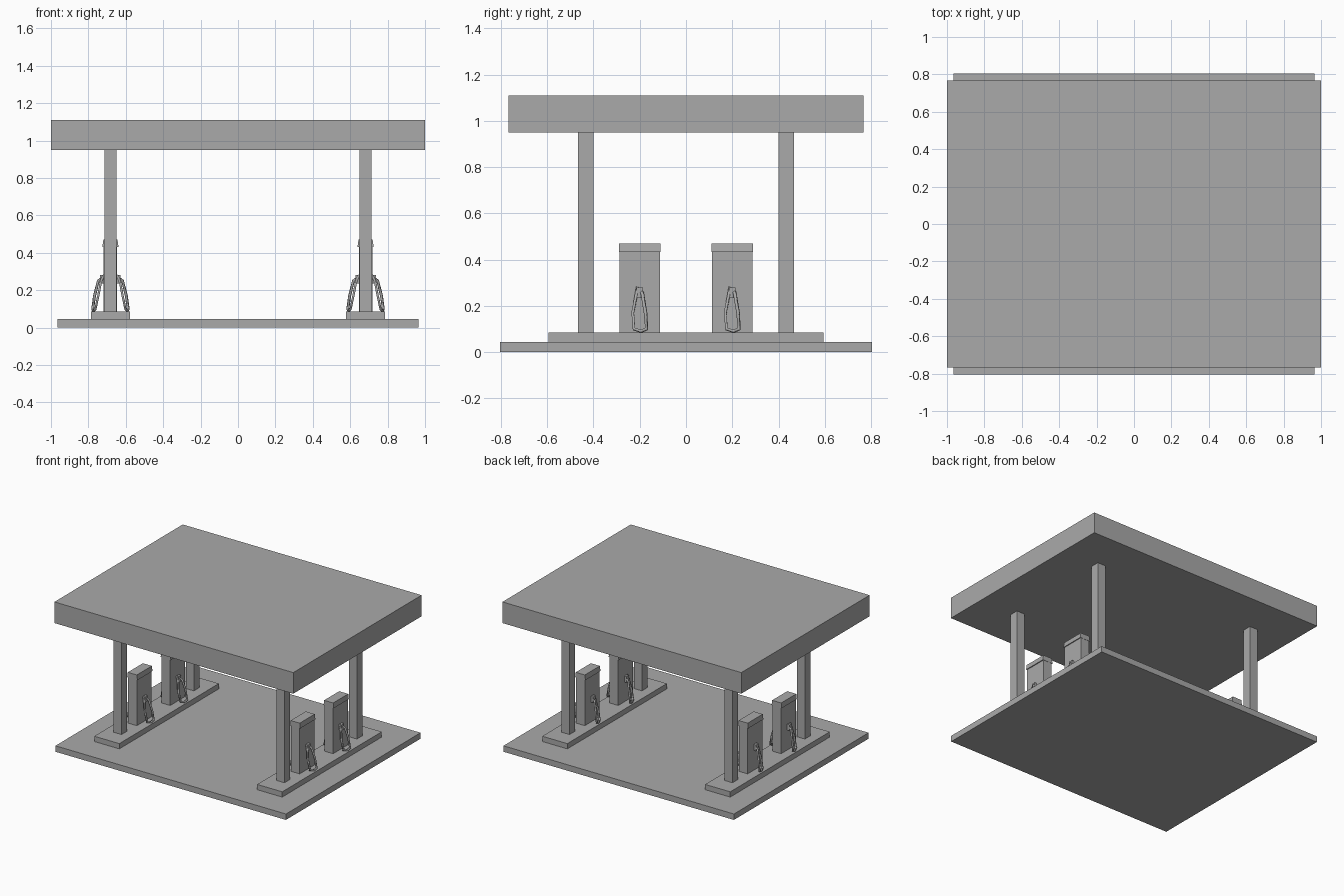
import bpy
from mathutils import Vector

cube = bpy.data.objects.get("Cube")
if cube:
    bpy.data.objects.remove(cube, do_unlink=True)

# Single plain grey
grey = bpy.data.materials.new("plain_grey")
grey.use_nodes = True
COLOUR = (0.4, 0.4, 0.4, 1)
grey.diffuse_color = COLOUR
grey.node_tree.nodes["Principled BSDF"].inputs["Base Color"].default_value = COLOUR


def box(name, x, y, z):
    """Box from (low, high) pairs on each axis."""
    spans = (x, y, z)
    bpy.ops.mesh.primitive_cube_add(size=1)
    ob = bpy.context.object
    ob.name = name
    centre = Vector([(a + b) / 2 for a, b in spans])
    size = Vector([b - a for a, b in spans])
    for v in ob.data.vertices:
        v.co = v.co * size
    ob.location = centre
    ob.data.materials.append(grey)
    return ob


def hose(name, points, radius):
    """Thin low-poly tube along a path."""
    data = bpy.data.curves.new(name, "CURVE")
    data.dimensions = "3D"
    data.bevel_depth = radius
    data.bevel_resolution = 0
    data.use_fill_caps = True
    line = data.splines.new("POLY")
    line.points.add(len(points) - 1)
    for p, co in zip(line.points, points):
        p.co = (*co, 1)
    ob = bpy.data.objects.new(name, data)
    bpy.context.collection.objects.link(ob)
    data.materials.append(grey)


# Forecourt slab and canopy
box("ground_slab", (-0.965, 0.965), (-0.805, 0.805), (0, 0.045))
box("canopy", (-1, 1), (-0.767, 0.767), (0.95, 1.11))

# Hanging hose outline: outward offset, sideways offset, height
HOSE = [(0, 0.005, 0.27), (0.03, 0.012, 0.25), (0.05, 0.025, 0.17),
        (0.06, 0.03, 0.1), (0.055, 0.005, 0.09), (0.045, -0.025, 0.1),
        (0.03, -0.03, 0.17), (0.015, -0.015, 0.25), (0, -0.01, 0.28)]

for side, label in ((-1, "right"), (1, "left")):
    cx = side * 0.682
    box(f"island_{label}", (cx - 0.105, cx + 0.105), (-0.595, 0.595), (0.045, 0.085))
    for end, place in ((-1, "front"), (1, "back")):
        tag = f"{place}_{label}"
        cy = end * 0.433
        box(f"column_{tag}", (cx - 0.033, cx + 0.033), (cy - 0.033, cy + 0.033), (0.08, 0.955))

        # Fuel pump body with a slightly wider cap, narrowed at the top
        py = end * 0.2
        box(f"pump_body_{tag}", (cx - 0.036, cx + 0.036), (py - 0.088, py + 0.088), (0.08, 0.435))
        cap = box(f"pump_cap_{tag}", (cx - 0.043, cx + 0.043), (py - 0.09, py + 0.09), (0.432, 0.47))
        for v in cap.data.vertices:
            if v.co.z > 0:
                v.co.x *= 0.88

        # Nozzle and hose on both faces of the pump
        for out, face in ((-1, "a"), (1, "b")):
            fx = cx + out * 0.035
            lo, hi = sorted((fx, fx + out * 0.02))
            box(f"nozzle_{tag}_{face}", (lo, hi), (py - 0.015, py + 0.015), (0.235, 0.28))
            hose(f"hose_{tag}_{face}",
                 [(fx + out * o, py + s, z) for o, s, z in HOSE], 0.008)
